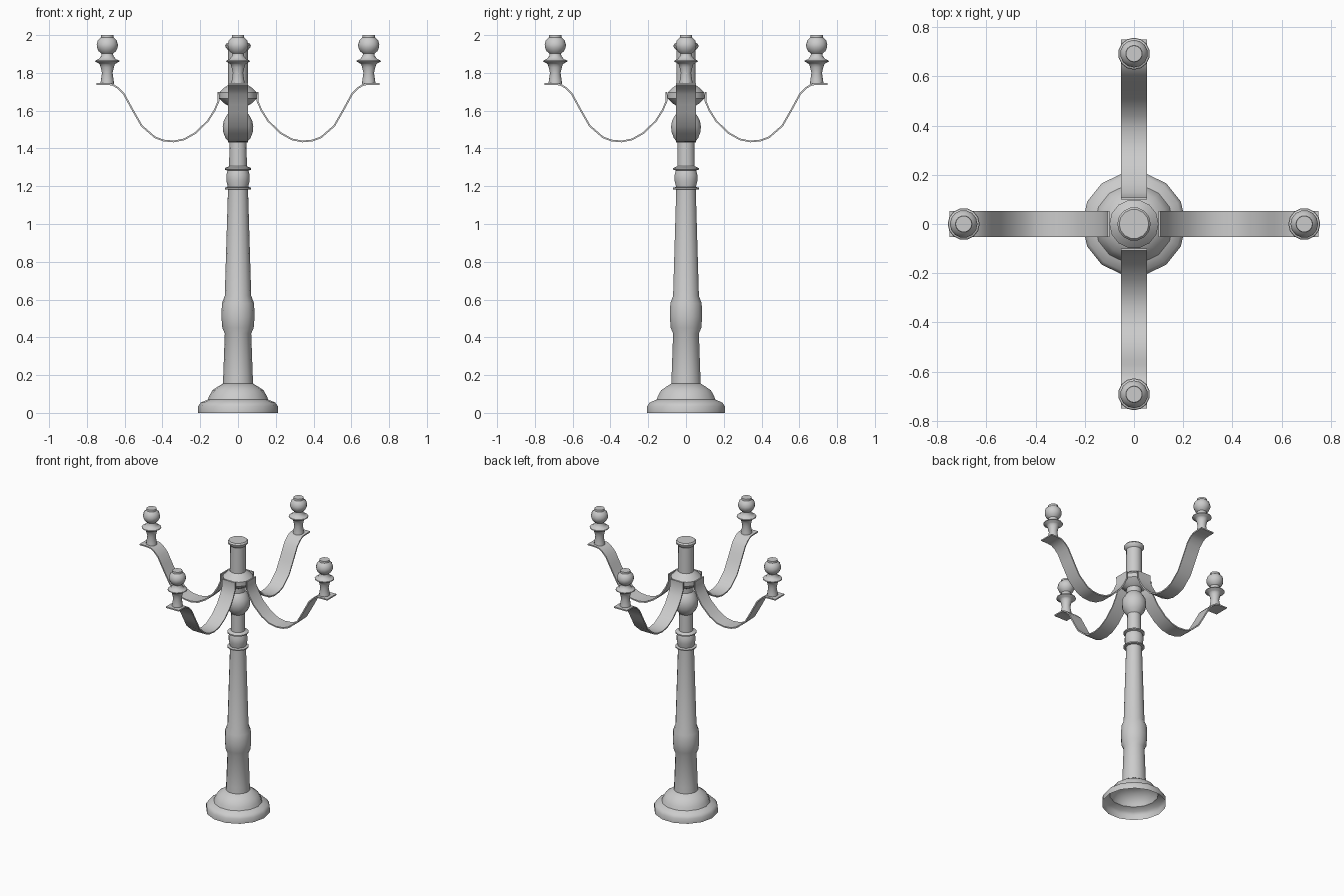
import bpy, bmesh, math
from mathutils import Matrix, Vector

if "Cube" in bpy.data.objects:
    bpy.data.objects.remove(bpy.data.objects["Cube"])


def finish(bm, name):
    bmesh.ops.recalc_face_normals(bm, faces=bm.faces)
    me = bpy.data.meshes.new(name)
    bm.to_mesh(me)
    bm.free()
    ob = bpy.data.objects.new(name, me)
    bpy.context.collection.objects.link(ob)
    bpy.ops.object.select_all(action='DESELECT')
    bpy.context.view_layer.objects.active = ob
    ob.select_set(True)
    bpy.ops.object.shade_smooth_by_angle(angle=math.radians(35))
    return ob


def lathe(name, profile, sides, centre=(0, 0), turn=0):
    """Revolve (radius, z) points; the bottom stays open, the top is capped."""
    bm = bmesh.new()
    rings = []
    for r, z in profile:
        rings.append([bm.verts.new((centre[0] + r * math.cos(2 * math.pi * i / sides + turn),
                                    centre[1] + r * math.sin(2 * math.pi * i / sides + turn), z))
                      for i in range(sides)])
    for a, b in zip(rings, rings[1:]):
        for i in range(sides):
            j = (i + 1) % sides
            bm.faces.new((a[i], a[j], b[j], b[i]))
    bm.faces.new(rings[-1])
    return finish(bm, name)


def strip(name, path, width, thick, angle):
    """Flat bar bent along (x, z) points, then turned about z."""
    bm = bmesh.new()
    pts = [Vector(p) for p in path]
    rings = []
    for i, p in enumerate(pts):
        t = (pts[min(i + 1, len(pts) - 1)] - pts[max(i - 1, 0)]).normalized()
        n = Vector((-t.y, t.x)) * thick / 2
        rings.append([bm.verts.new((q.x, y, q.y)) for q, y in
                      ((p + n, -width / 2), (p + n, width / 2),
                       (p - n, width / 2), (p - n, -width / 2))])
    for a, b in zip(rings, rings[1:]):
        for i in range(4):
            j = (i + 1) % 4
            bm.faces.new((a[i], a[j], b[j], b[i]))
    bm.faces.new(rings[0])
    bm.faces.new(rings[-1])
    bm.transform(Matrix.Rotation(angle, 4, 'Z'))
    return finish(bm, name)


# Stepped foot, hollow underneath
lathe("base", [(.211, 0), (.211, .035), (.197, .055), (.16, .07), (.152, .09),
               (.135, .12), (.105, .14), (.08, .155)], 14)

# Tapered column with a swelling and two collars
lathe("column", [(.08, .155), (.078, .2), (.07, .42), (.083, .45), (.088, .51), (.085, .58),
                 (.07, .62), (.053, 1.182), (.07, 1.184), (.07, 1.192), (.054, 1.196),
                 (.062, 1.23), (.062, 1.26), (.055, 1.283), (.07, 1.288), (.07, 1.296),
                 (.047, 1.306), (.045, 1.44)], 14)

# Ball, arm collar and capped upper post
lathe("upper_post", [(.045, 1.43), (.066, 1.455), (.078, 1.485), (.081, 1.515), (.076, 1.545),
                     (.06, 1.575), (.048, 1.59), (.05, 1.625), (.075, 1.64), (.1, 1.665),
                     (.1, 1.695), (.075, 1.72), (.053, 1.735), (.052, 1.92),
                     (.066, 1.935), (.068, 1.947), (.06, 1.957)], 14)

# Four curved arms with candle holders
arm = [(.104, 1.70), (.103, 1.65), (.125, 1.60), (.16, 1.545), (.225, 1.482), (.285, 1.448),
       (.34, 1.437), (.395, 1.442), (.44, 1.459), (.51, 1.52), (.55, 1.59), (.575, 1.635),
       (.605, 1.69), (.635, 1.72), (.665, 1.738), (.70, 1.741), (.75, 1.741)]
candle = [(.036, 1.742), (.034, 1.76), (.028, 1.80), (.035, 1.83), (.04, 1.845), (.046, 1.85),
          (.065, 1.861), (.063, 1.866), (.045, 1.873), (.032, 1.89), (.031, 1.902),
          (.046, 1.915), (.055, 1.935), (.056, 1.95), (.05, 1.972), (.034, 1.987), (.033, 2.0)]
for k in range(4):
    a = k * math.pi / 2
    strip(f"arm_{k + 1}", arm, .104, .009, a)
    lathe(f"candle_holder_{k + 1}", candle, 14, (.692 * math.cos(a), .692 * math.sin(a)), a)
